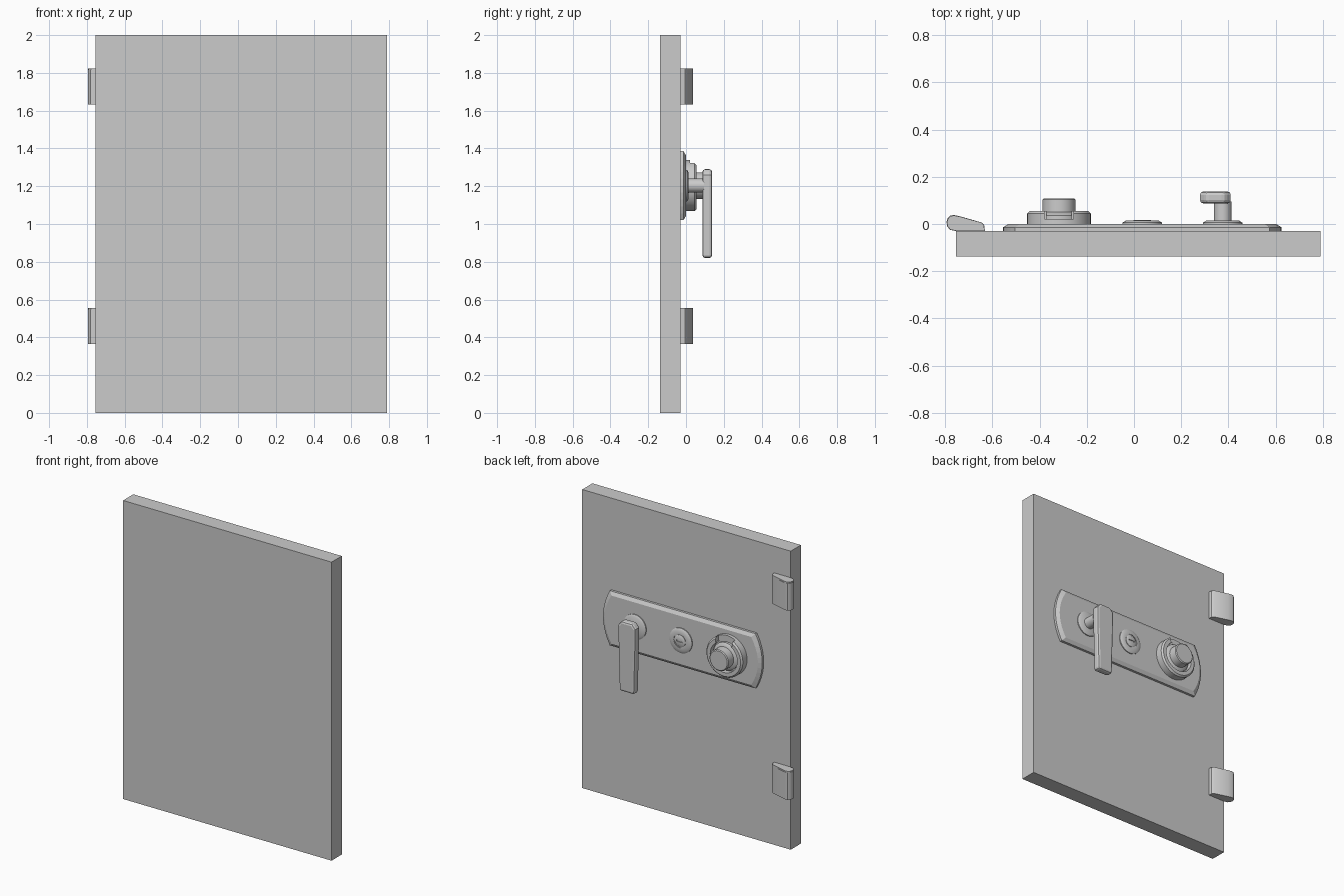
import bpy, bmesh, math
from mathutils import Vector

old = bpy.data.objects.get("Cube")
if old:
    bpy.data.objects.remove(old, do_unlink=True)

# Single painted metal colour
GREY = (0.6, 0.6, 0.6, 1)
metal = bpy.data.materials.new("grey_metal")
metal.use_nodes = True
metal.diffuse_color = GREY
metal.node_tree.nodes["Principled BSDF"].inputs["Base Color"].default_value = GREY

BACK = -0.03    # door face carrying the hardware
MID = 1.203     # height of the lock hardware


def finish(name, bm, smooth=False):
    bmesh.ops.recalc_face_normals(bm, faces=bm.faces[:])
    mesh = bpy.data.meshes.new(name)
    bm.to_mesh(mesh)
    bm.free()
    mesh.materials.append(metal)
    ob = bpy.data.objects.new(name, mesh)
    bpy.context.collection.objects.link(ob)
    if smooth:
        bpy.ops.object.select_all(action='DESELECT')
        ob.select_set(True)
        bpy.context.view_layer.objects.active = ob
        bpy.ops.object.shade_smooth_by_angle(angle=math.radians(35))
    return ob


def prism(name, points, push, smooth=False):
    """Extrude a closed outline along the vector push."""
    bm = bmesh.new()
    face = bm.faces.new([bm.verts.new(p) for p in points])
    out = bmesh.ops.extrude_face_region(bm, geom=[face])
    verts = [g for g in out["geom"] if isinstance(g, bmesh.types.BMVert)]
    bmesh.ops.translate(bm, vec=push, verts=verts)
    return finish(name, bm, smooth)


def box(name, lo, hi):
    points = [(lo[0], lo[1], lo[2]), (hi[0], lo[1], lo[2]),
              (hi[0], hi[1], lo[2]), (lo[0], hi[1], lo[2])]
    return prism(name, points, (0, 0, hi[2] - lo[2]))


def lathe(name, x, profile, z=MID, steps=48):
    """Spin (radius, y) pairs about an axis parallel to y."""
    bm = bmesh.new()
    verts = [bm.verts.new((x + r, y, z)) for r, y in profile]
    edges = [bm.edges.new(pair) for pair in zip(verts, verts[1:])]
    bmesh.ops.spin(bm, geom=verts + edges, cent=(x, 0, z), axis=(0, 1, 0),
                   angle=math.tau, steps=steps)
    bmesh.ops.remove_doubles(bm, verts=bm.verts[:], dist=0.0001)
    return finish(name, bm, True)


def bevel(ob, width, segments=1):
    mod = ob.modifiers.new("bevel", 'BEVEL')
    mod.width = width
    mod.segments = segments
    mod.limit_method = 'ANGLE'
    mod.angle_limit = math.radians(40)


def cut(ob, cutter):
    mod = ob.modifiers.new("cut", 'BOOLEAN')
    mod.operation = 'DIFFERENCE'
    mod.object = cutter
    cutter.hide_render = True
    cutter.hide_viewport = True


# Door slab
box("door", (-0.755, -0.138, 0), (0.79, BACK, 2))

# Lock plate with straight long sides, bowed ends and a chamfered rim
def plate_outline(inset, y):
    points = []
    for side in (1, -1):
        for i in range(11):
            t = (i / 5 - 1) * side
            bulge = 0.54 + 0.05 * (1 - t * t) - inset
            points.append((0.035 + side * bulge, y, MID + t * (0.183 - inset)))
    return points


bm = bmesh.new()
rings = [[bm.verts.new(p) for p in plate_outline(inset, y)]
         for inset, y in ((0, BACK), (0, -0.014), (0.022, 0))]
for a, b in zip(rings, rings[1:]):
    for i in range(len(a)):
        j = (i + 1) % len(a)
        bm.faces.new((a[i], a[j], b[j], b[i]))
bm.faces.new(rings[0])
bm.faces.new(rings[-1])
finish("lock_plate", bm)

# Combination dial: outer ring with a viewing notch, dial face and knob
DIAL = -0.318
ring = lathe("dial_ring", DIAL, [(0, -0.005), (0.135, -0.005), (0.135, 0.045),
                                 (0.125, 0.055), (0.1, 0.055), (0.1, 0.02), (0, 0.02)])
cut(ring, box("notch_cutter", (DIAL - 0.062, 0.021, MID + 0.085),
              (DIAL + 0.062, 0.08, MID + 0.16)))
lathe("dial_face", DIAL, [(0, 0.015), (0.092, 0.015), (0.092, 0.035), (0.07, 0.05), (0, 0.05)])
lathe("dial_knob", DIAL, [(0, 0.045), (0.07, 0.045), (0.07, 0.104), (0.064, 0.109), (0, 0.109)])

# Key lock with a raised core and slot
KEY = 0.035
lathe("key_rosette", KEY, [(0, -0.005), (0.083, -0.005), (0.083, 0.006), (0.07, 0.014),
                           (0.046, 0.014), (0.046, 0.01), (0, 0.01)])
core = lathe("key_core", KEY, [(0, 0.005), (0.04, 0.005), (0.04, 0.014), (0.034, 0.018), (0, 0.018)])
cut(core, box("slot_cutter", (KEY - 0.022, 0.012, MID - 0.005), (KEY + 0.022, 0.03, MID + 0.005)))

# Handle: rosette, shaft and hanging lever
GRIP = 0.376
lathe("handle_rosette", GRIP, [(0, -0.005), (0.083, -0.005), (0.083, 0.006), (0.07, 0.014), (0, 0.014)])
lathe("handle_shaft", GRIP, [(0, 0.01), (0.037, 0.01), (0.037, 0.095), (0, 0.095)], steps=32)
lever = prism("handle_lever",
              [(x, 0.087, z) for x, z in ((0.29, 0.82), (0.4, 0.82), (0.41, 1.19), (0.41, 1.26),
                                          (0.385, 1.29), (0.305, 1.29), (0.28, 1.26), (0.28, 1.19))],
              Vector((0, 0.051, 0)))
bevel(lever, 0.014, 2)

# Hinges: rounded barrel tapering into a leaf, with a thin cap
LEAF = [(-0.795, 0.008), (-0.79, 0.025), (-0.778, 0.036), (-0.762, 0.038), (-0.735, 0.032),
        (-0.645, 0.006), (-0.635, -0.005), (-0.632, -0.03), (-0.755, -0.03), (-0.78, -0.025),
        (-0.792, -0.01)]
for label, z in (("lower", 0.365), ("upper", 1.633)):
    prism(label + "_hinge", [(x, y, z) for x, y in LEAF], (0, 0, 0.182), True)
    prism(label + "_hinge_cap", [(x * 0.98 - 0.0142, y * 0.95, z + 0.182) for x, y in LEAF],
          (0, 0, 0.008), True)
